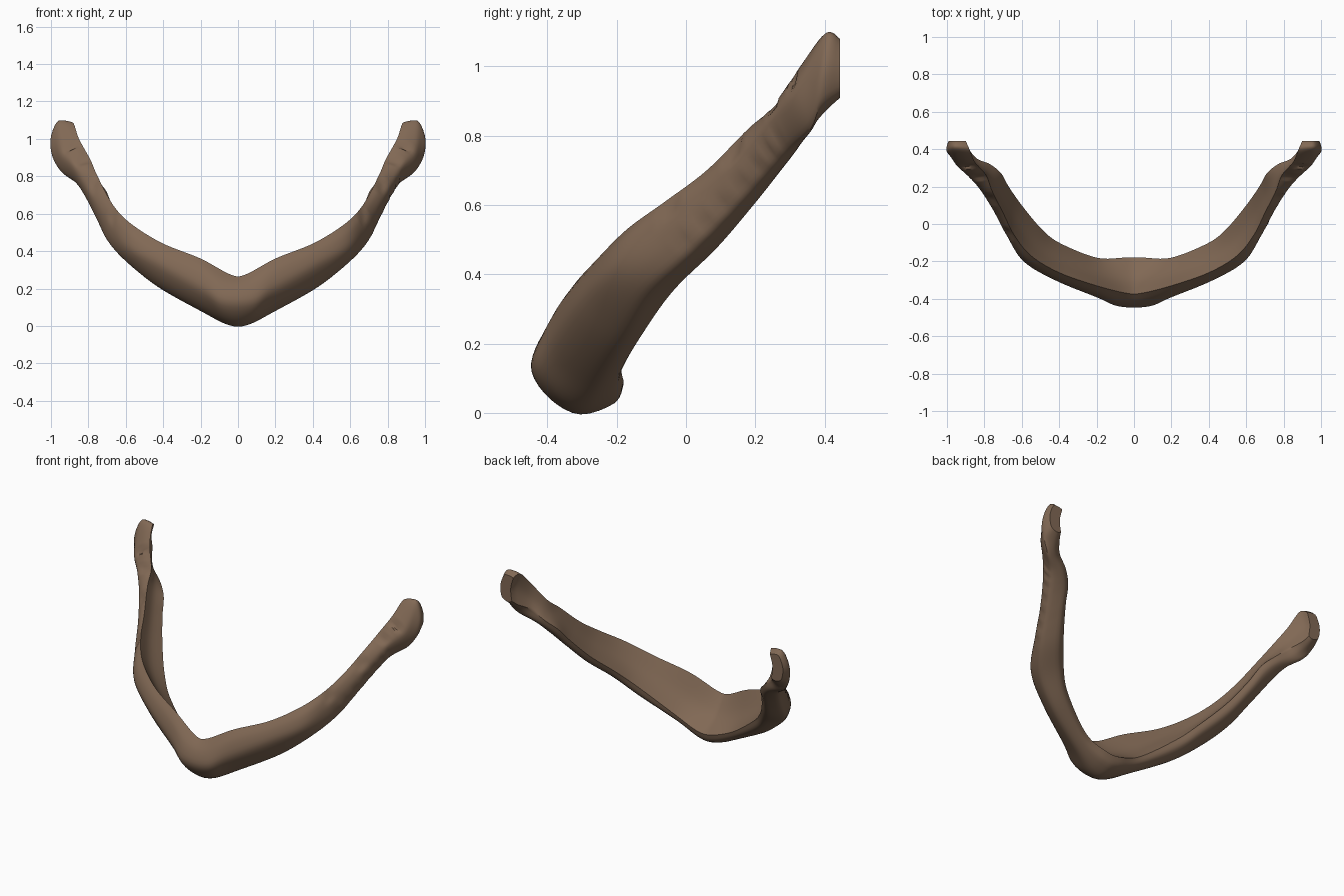
import bpy
import bmesh
import math
from mathutils import Vector

cube = bpy.data.objects.get("Cube")
if cube:
    bpy.data.objects.remove(cube, do_unlink=True)

STEPS = 8
ROUND = 4
# place and bulge of the point on each side: front top, front low, underside, hollow inside
SIDES = ((0.5, 0.12), (0.5, 0.13), (0.62, 0.2), (0.5, -0.09))
# small worn dents along the front of the ridge: position, depth
DENTS = ((4.1, 0.12), (5.6, 0.15), (7.0, 0.14), (7.8, 0.2))

# cross-sections of one arm, centre to tip: ridge, front, bottom and back corner
ARM = [
    [(.04, -.37, .275), (.08, -.44, .13), (.05, -.3, .005), (.05, -.18, .09)],
    [(.2, -.33, .36), (.2, -.39, .2), (.2, -.26, .08), (.2, -.18, .15)],
    [(.4, -.26, .44), (.42, -.3, .32), (.43, -.18, .21), (.4, -.1, .3)],
    [(.55, -.17, .53), (.59, -.2, .42), (.59, -.1, .34), (.5, -.02, .4)],
    [(.64, -.06, .61), (.68, -.06, .53), (.69, .01, .45), (.6, .1, .52)],
    [(.7, .06, .7), (.75, .07, .64), (.75, .13, .57), (.67, .2, .64)],
    [(.76, .18, .82), (.82, .18, .76), (.81, .24, .69), (.71, .27, .73)],
    [(.79, .26, .89), (.88, .25, .86), (.86, .3, .76), (.77, .32, .79)],
    [(.85, .33, 1), (.95, .32, .94), (.94, .36, .82), (.84, .35, .85)],
    [(.88, .4, 1.085), (.97, .4, 1.08), (.985, .39, .89), (.89, .41, .89)],
    [(.9, .445, 1.07), (.965, .445, 1.07), (.98, .445, .93), (.91, .445, .92)],
]


def outline(corners):
    """Add a bulged point between neighbouring corners."""
    pts = [Vector(c) for c in corners]
    centre = sum(pts, Vector()) / len(pts)
    ring = []
    for i, (place, bulge) in enumerate(SIDES):
        p, q = pts[i], pts[(i + 1) % len(pts)]
        out = ((p + q) / 2 - centre).normalized()
        ring += [p, p.lerp(q, place) + out * (q - p).length * bulge]
    return ring


def spline(points, steps):
    """Smooth open curve through points, which may be vectors."""
    last = len(points) - 1
    curve = []
    for i in range(last):
        a, b, c, d = (points[max(0, min(last, i + k))] for k in (-1, 0, 1, 2))
        for s in range(steps):
            t = s / steps
            curve.append((2 * b + (c - a) * t + (2 * a - 5 * b + 4 * c - d) * t ** 2
                          + (3 * b - a - 3 * c + d) * t ** 3) / 2)
    return curve + [points[-1]]


def wear(ring, u, side):
    """Dent the ridge front and ripple the outer side of one arm."""
    centre = sum(ring, Vector()) / len(ring)
    for place, depth in DENTS:
        if abs(u - place) < 0.16:
            ring[1] = ring[1].lerp(centre, depth)
    if side > 0 and 4 < u < 7:
        ring[3] = ring[3].lerp(centre, 0.06 * math.sin(u * 14))
    return ring


def rounded(ring):
    """Round the outside and hollow the inside, leaving ridge and back edge sharp."""
    outside = spline(ring[:7], ROUND)
    inside = spline(ring[6:] + ring[:1], ROUND)
    return outside + inside[1:-1]


# both arms as one chain of sections from tip to tip
half = [outline(s) for s in ARM]
mirrored = [[Vector((-p.x, p.y, p.z)) for p in ring] for ring in reversed(half)]
sections = mirrored + half
rails = [spline(rail, STEPS) for rail in zip(*sections)]
rings = []
for n, ring in enumerate(zip(*rails)):
    offset = n / STEPS - (len(sections) - 1) / 2
    rings.append(rounded(wear(list(ring), abs(offset) - 0.5, offset)))

# skin the sections and close both tips
bm = bmesh.new()
loops = [[bm.verts.new(p) for p in ring] for ring in rings]
for a, b in zip(loops, loops[1:]):
    for j in range(len(a)):
        k = (j + 1) % len(a)
        bm.faces.new((a[j], a[k], b[k], b[j]))
bm.faces.new(loops[0])
bm.faces.new(loops[-1])
bmesh.ops.recalc_face_normals(bm, faces=bm.faces)
mesh = bpy.data.meshes.new("curved_band")
bm.to_mesh(mesh)
bm.free()

# one brown material
brown = bpy.data.materials.new("warm_brown")
brown.use_nodes = True
colour = (0.22, 0.14, 0.09, 1)
brown.diffuse_color = colour
brown.node_tree.nodes["Principled BSDF"].inputs["Base Color"].default_value = colour
mesh.materials.append(brown)

band = bpy.data.objects.new("curved_band", mesh)
bpy.context.collection.objects.link(band)
bpy.ops.object.select_all(action='DESELECT')
band.select_set(True)
bpy.context.view_layer.objects.active = band
bpy.ops.object.shade_smooth_by_angle(angle=math.radians(40))
